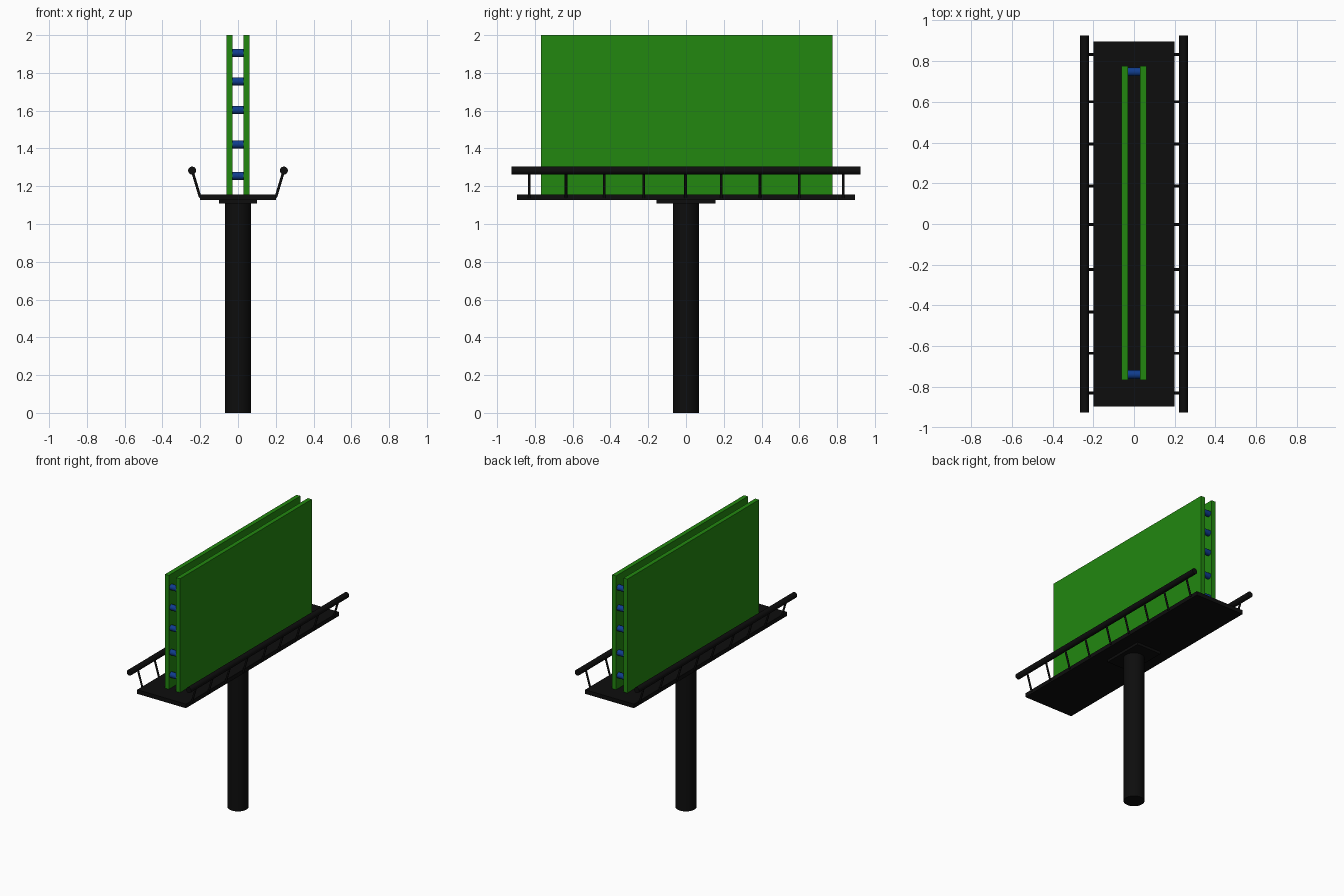
import bpy
import math
from mathutils import Vector

if "Cube" in bpy.data.objects:
    bpy.data.objects.remove(bpy.data.objects["Cube"], do_unlink=True)


def material(name, color):
    mat = bpy.data.materials.new(name)
    mat.use_nodes = True
    mat.diffuse_color = (*color, 1)
    mat.node_tree.nodes["Principled BSDF"].inputs["Base Color"].default_value = (*color, 1)
    return mat


BLACK = material("black metal", (0.004, 0.004, 0.004))
GREEN = material("panel green", (0.016, 0.245, 0.005))
BLUE = material("spacer blue", (0.005, 0.046, 0.27))


def box(name, center, size, mat):
    bpy.ops.mesh.primitive_cube_add(size=1, location=center)
    ob = bpy.context.object
    ob.name = name
    ob.scale = size
    bpy.ops.object.transform_apply(location=False, rotation=False, scale=True)
    ob.data.materials.append(mat)
    return ob


def rod(name, start, end, radius, mat, sides=32):
    a, b = Vector(start), Vector(end)
    bpy.ops.mesh.primitive_cylinder_add(vertices=sides, radius=radius,
                                        depth=(b - a).length, location=(a + b) / 2)
    ob = bpy.context.object
    ob.name = name
    ob.rotation_euler = (b - a).to_track_quat("Z", "Y").to_euler()
    ob.data.materials.append(mat)
    bpy.ops.object.shade_smooth_by_angle(angle=math.radians(40))
    return ob


# Pole, mounting plate and walkway
rod("pole", (0, 0, 0), (0, 0, 1.115), 0.07, BLACK, 48)
box("mounting_plate", (0, 0, 1.119), (0.2, 0.31, 0.022), BLACK)
box("walkway", (0, 0, 1.142), (0.4, 1.79, 0.03), BLACK)

# Two sign panels, with guard rails outside them
post_positions = (-0.83, -0.635, -0.432, -0.224, -0.003, 0.187, 0.392, 0.6, 0.832)
for side, label in ((-1, "right"), (1, "left")):
    box(label + "_panel", (side * 0.046, 0.004, 1.577), (0.032, 1.542, 0.846), GREEN)
    rod(label + "_handrail", (side * 0.243, -0.925, 1.283),
        (side * 0.243, 0.925, 1.283), 0.021, BLACK)
    for i, y in enumerate(post_positions):
        rod(f"{label}_rail_post_{i + 1}", (side * 0.2, y, 1.14),
            (side * 0.242, y, 1.28), 0.007, BLACK, 12)

# Round spacers joining the panels at both ends
for y, label in ((-0.739, "front"), (0.747, "back")):
    for i, z in enumerate((1.255, 1.422, 1.603, 1.755, 1.905)):
        rod(f"{label}_spacer_{i + 1}", (-0.035, y, z), (0.035, y, z), 0.021, BLUE)
